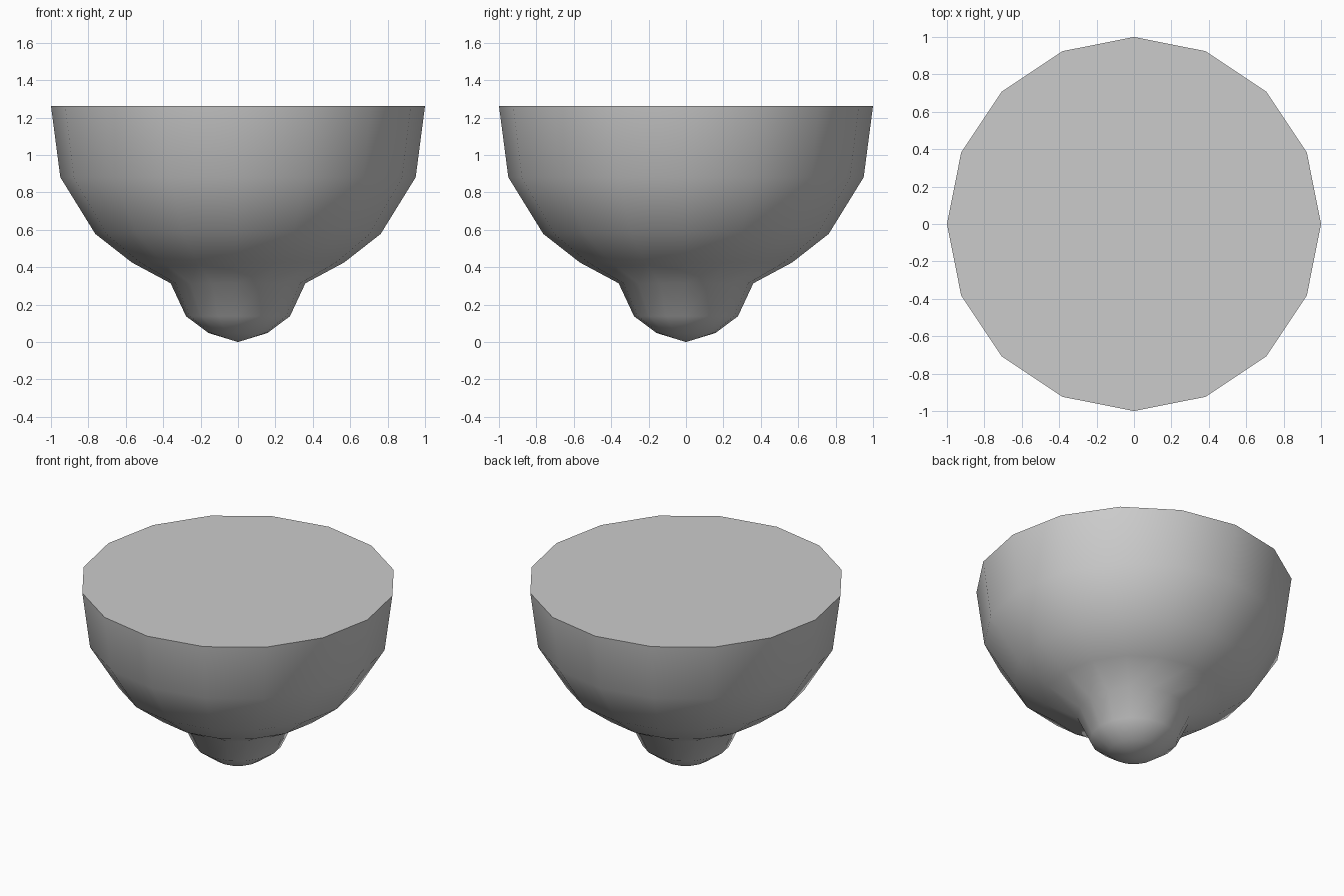
import bpy, bmesh, math

if "Cube" in bpy.data.objects:
    bpy.data.objects.remove(bpy.data.objects["Cube"])

SIDES = 16
# radius, height from the nub up to the rim
PROFILE = [(0.157, 0.048), (0.278, 0.138), (0.36, 0.314), (0.567, 0.425),
           (0.763, 0.578), (0.95, 0.881), (1.0, 1.263)]

bm = bmesh.new()

# Rings of the lathed body
rings = []
for r, z in PROFILE:
    rings.append([bm.verts.new((r * math.cos(2 * math.pi * i / SIDES),
                                r * math.sin(2 * math.pi * i / SIDES), z))
                  for i in range(SIDES)])

# Rounded tip
tip = bm.verts.new((0, 0, 0))
for i in range(SIDES):
    bm.faces.new((tip, rings[0][(i + 1) % SIDES], rings[0][i]))

# Walls
for low, high in zip(rings, rings[1:]):
    for i in range(SIDES):
        j = (i + 1) % SIDES
        bm.faces.new((low[i], low[j], high[j], high[i]))

# Flat top
bm.faces.new(rings[-1])
bmesh.ops.recalc_face_normals(bm, faces=bm.faces)

mesh = bpy.data.meshes.new("domed_knob")
bm.to_mesh(mesh)
bm.free()
body = bpy.data.objects.new("domed_knob", mesh)
bpy.context.collection.objects.link(body)

# Smooth sides, crisp rim
bpy.context.view_layer.objects.active = body
body.select_set(True)
bpy.ops.object.shade_smooth_by_angle(angle=math.radians(60))
